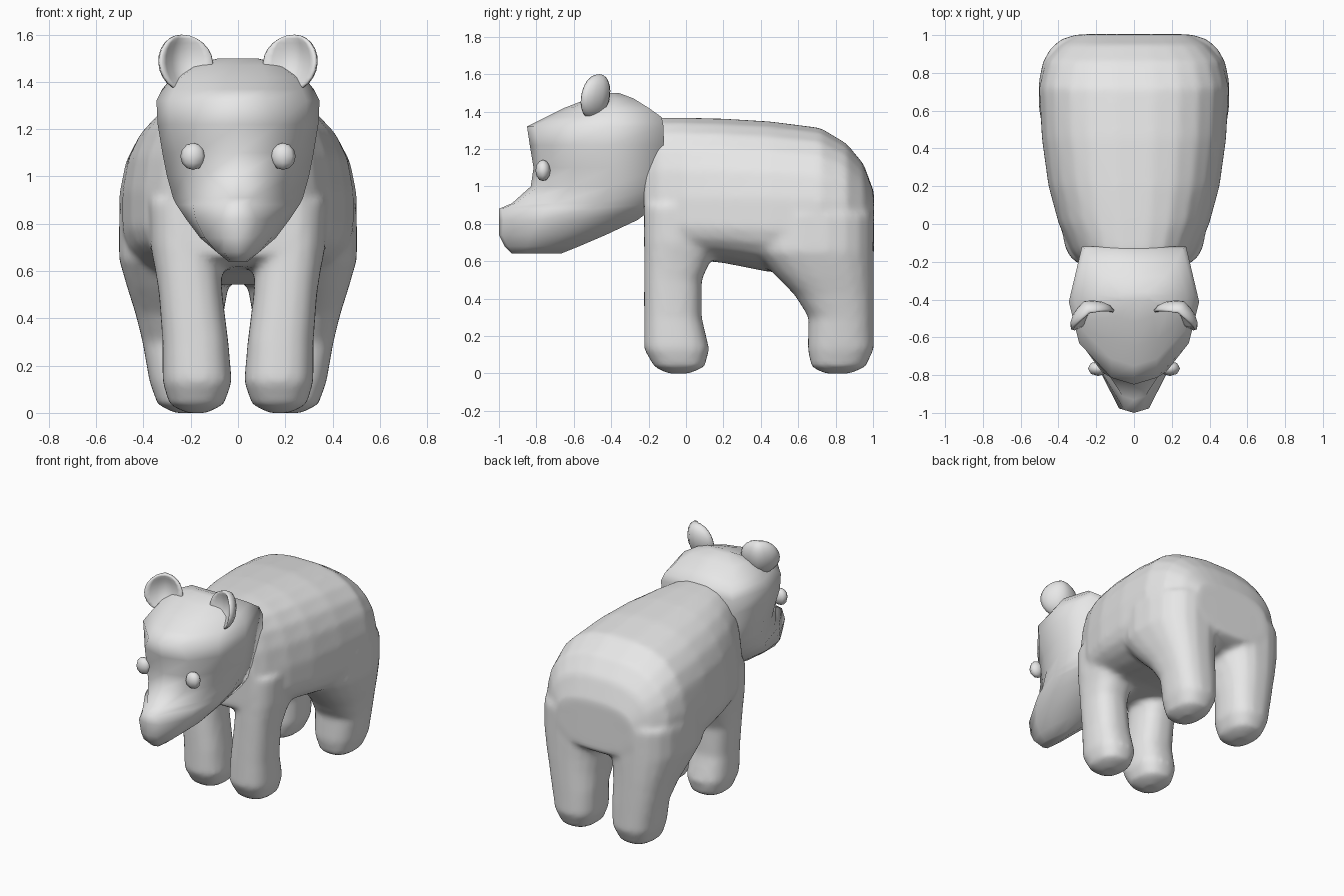
import bpy, bmesh, math

if "Cube" in bpy.data.objects:
    bpy.data.objects.remove(bpy.data.objects["Cube"])

# Single flat colour
grey = bpy.data.materials.new("plain grey")
grey.diffuse_color = (0.8, 0.8, 0.8, 1)
grey.use_nodes = True
grey.node_tree.nodes["Principled BSDF"].inputs["Base Color"].default_value = grey.diffuse_color


def loft(bm, rings):
    """Skin a list of equal length closed rings and cap both ends."""
    vs = [[bm.verts.new(p) for p in r] for r in rings]
    n = len(vs[0])
    for a, b in zip(vs, vs[1:]):
        for i in range(n):
            j = (i + 1) % n
            bm.faces.new((a[i], a[j], b[j], b[i]))
    bm.faces.new(vs[0][::-1])
    bm.faces.new(vs[-1])


def squircle(n, power):
    """Unit superellipse points."""
    pts = []
    for i in range(n):
        t = 2 * math.pi * (i + 0.5) / n
        c, s = math.cos(t), math.sin(t)
        pts.append((math.copysign(abs(c) ** (2 / power), c),
                    math.copysign(abs(s) ** (2 / power), s)))
    return pts


def finish(bm, name):
    bmesh.ops.recalc_face_normals(bm, faces=bm.faces[:])
    for f in bm.faces:
        f.smooth = True
    me = bpy.data.meshes.new(name)
    bm.to_mesh(me)
    bm.free()
    me.materials.append(grey)
    ob = bpy.data.objects.new(name, me)
    bpy.context.collection.objects.link(ob)
    return ob


# Torso: sections along y as (y, half width, top, bottom)
torso = [(-.225, .27, 1.33, .66), (-.15, .33, 1.37, .62), (0, .40, 1.37, .61),
         (.2, .455, 1.365, .59), (.45, .49, 1.35, .54), (.72, .505, 1.315, .55),
         (.86, .47, 1.23, .57), (.95, .39, 1.12, .6), (1.005, .29, .97, .63)]
# Legs: sections along z as (z, inner x, outer x, front y, back y)
front_leg = [(0, .13, .22, -.10, .02), (.035, .06, .29, -.17, .10),
             (.13, .025, .32, -.225, .125), (.3, .04, .32, -.225, .085),
             (.5, .065, .335, -.225, .085), (.6, .07, .35, -.225, .13),
             (.7, .07, .37, -.225, .20), (.9, .07, .38, -.22, .20)]
back_leg = [(0, .18, .27, .74, .88), (.035, .11, .34, .67, .96),
            (.13, .07, .375, .65, 1.005), (.3, .065, .405, .655, 1.005),
            (.42, .06, .435, .58, 1.005), (.53, .04, .47, .47, 1.005),
            (.65, .0, .505, .36, 1.005), (.85, .0, .505, .36, 1.005)]

bm = bmesh.new()
section = squircle(24, 2.6)
loft(bm, [[(w * c, y, .83 + s * ((zt - .83) if s > 0 else (.83 - zb)))
           for c, s in section] for y, w, zt, zb in torso])
for leg in (front_leg, back_leg):
    for side in (-1, 1):
        loft(bm, [[(side * ((a + b) / 2 + c * (b - a) / 2),
                    (f + k) / 2 + s * (k - f) / 2, z)
                   for c, s in squircle(20, 2.5)] for z, a, b, f, k in leg])
body = finish(bm, "body_and_legs")
# Fuse torso and legs into one soft skin
rm = body.modifiers.new("fuse", 'REMESH')
rm.mode = 'VOXEL'
rm.voxel_size = 0.02
rm.use_smooth_shade = True
sm = body.modifiers.new("soften", 'SMOOTH')
sm.factor = 0.5
sm.iterations = 6

# Head: horizontal slices (z, front y, muzzle, cheek and jaw half widths, back y)
head = [(.64, -.93, .03, .04, .03, -.67), (.68, -.97, .06, .09, .09, -.57),
        (.74, -1.0, .06, .14, .16, -.43), (.82, -1.0, .08, .18, .22, -.26),
        (.88, -1.0, .05, .19, .26, -.18), (.91, -.93, .06, .20, .275, -.15),
        (1.0, -.83, .14, .23, .30, -.12), (1.1, -.815, .17, .26, .32, -.12),
        (1.22, -.835, .17, .29, .34, -.12), (1.32, -.85, .12, .29, .345, -.12),
        (1.37, -.75, .12, .27, .32, -.13), (1.42, -.65, .12, .24, .28, -.2),
        (1.47, -.52, .10, .18, .20, -.28), (1.5, -.42, .04, .08, .08, -.36)]
bm = bmesh.new()
rings = []
for z, yf, a, b, w, yb in head:
    d = yb - yf
    half = [(a, yf + .3 * a), (b, yf + .3 * d), (w, yf + .6 * d), (.8 * w, yb)]
    rings.append([(0, yf, z)] + [(x, y, z) for x, y in half] + [(0, yb, z)]
                 + [(-x, y, z) for x, y in reversed(half)])
loft(bm, rings)
finish(bm, "head")

for side, tag in ((-1, "right"), (1, "left")):
    # Ear: flattened ball with a hollow pressed into its front
    bm = bmesh.new()
    bmesh.ops.create_uvsphere(bm, u_segments=16, v_segments=12, radius=1)
    yaw = -0.42
    for v in bm.verts:
        x, y, z = v.co
        r2 = x * x + z * z
        y = .075 * y if y > 0 else -.03 * (-y) ** .5 + .055 * (1 - r2)
        x, z = .125 * x, .12 * z
        y += -.02 - .25 * abs(x) + .15 * z
        v.co = (side * (.24 + x * math.cos(yaw) - y * math.sin(yaw)),
                -.46 + x * math.sin(yaw) + y * math.cos(yaw), 1.48 + z)
    finish(bm, tag + "_ear")

    # Eye: small low-sided ball
    bm = bmesh.new()
    bmesh.ops.create_uvsphere(bm, u_segments=8, v_segments=6, radius=1)
    for v in bm.verts:
        x, y, z = v.co
        v.co = (side * .19 + .054 * x, -.765 + .04 * y, 1.085 + .057 * z)
    finish(bm, tag + "_eye")
